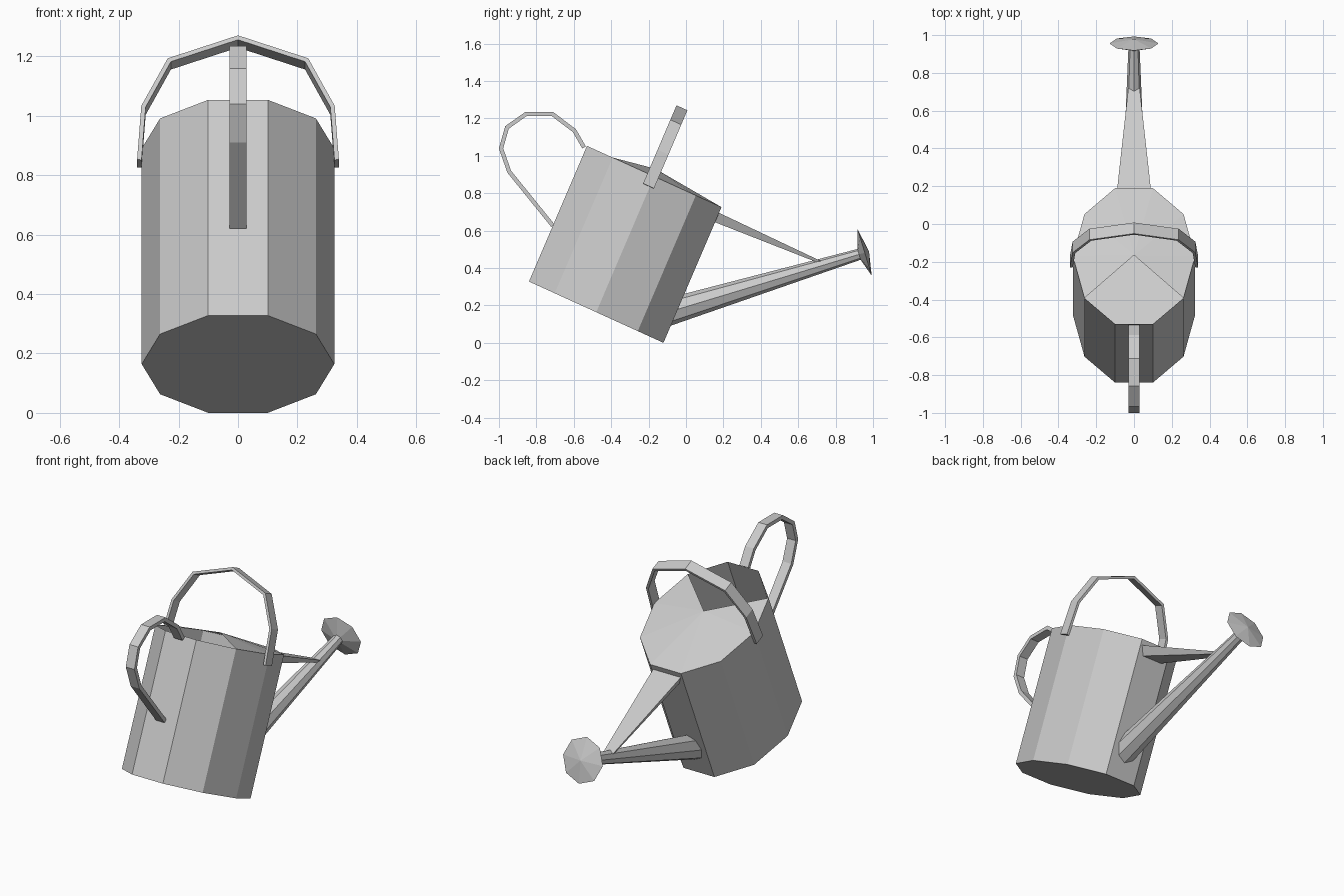
import bpy, bmesh
from math import sin, cos, pi
from mathutils import Vector, Matrix

if "Cube" in bpy.data.objects:
    bpy.data.objects.remove(bpy.data.objects["Cube"])

# Tilted frame of the can: side axis, forward axis, up axis
UP = Vector((0, 0.31, 0.725)).normalized()
FWD = Vector((0, 0.36, -0.164)).normalized()
ORIGIN = Vector((0, -0.48, 0.164))
TILT = Matrix((Vector((1, 0, 0)), FWD, UP)).transposed()
HEIGHT = 0.789


def can(x, y, z):
    return ORIGIN + TILT @ Vector((x, y, z))


def make(name, verts, faces):
    bm = bmesh.new()
    vs = [bm.verts.new(v) for v in verts]
    for f in faces:
        bm.faces.new([vs[i] for i in f])
    bmesh.ops.recalc_face_normals(bm, faces=bm.faces)
    me = bpy.data.meshes.new(name)
    bm.to_mesh(me)
    bm.free()
    ob = bpy.data.objects.new(name, me)
    bpy.context.collection.objects.link(ob)
    return ob


def bands(n, rings, closed=True):
    """Quads joining consecutive rings of n vertices."""
    return [(r * n + i, r * n + (i + 1) % n, (r + 1) * n + (i + 1) % n, (r + 1) * n + i)
            for r in range(rings - 1) for i in range(n)]


def strap(name, path, thick, width, place):
    """Flat strap along a 2D path with mitred corners."""
    pts = [Vector(p) for p in path]
    verts = []
    for i, p in enumerate(pts):
        a = (p - pts[i - 1]).normalized() if i else None
        b = (pts[i + 1] - p).normalized() if i < len(pts) - 1 else None
        a, b = a or b, b or a
        t = (a + b).normalized()
        off = Vector((-t.y, t.x)) * (thick / 2 / t.dot(a))
        for q, w in ((p + off, -1), (p + off, 1), (p - off, 1), (p - off, -1)):
            verts.append(place(q.x, q.y, w * width / 2))
    m = len(verts)
    make(name, verts, bands(4, len(pts)) + [(0, 1, 2, 3), (m - 4, m - 3, m - 2, m - 1)])


# Body: ten-sided oval shell with floor and partial raised cover, open at the rear
N = 10
verts = []
for z in (0, HEIGHT):
    for i in range(N):
        a = -pi / 2 + pi / N + i * 2 * pi / N
        verts.append(can(0.324 * cos(a), 0.4155 * sin(a), z))
verts.append(can(0, -0.012, HEIGHT + 0.04))
faces = bands(N, 2) + [tuple(range(N))]
faces += [(N + i, N + i + 1, 2 * N) for i in range(1, 8)]
make("body", verts, faces)

# Spout: tapered octagon trimmed to the front wall of the body
start, end = Vector((0, -0.07, 0.172)), Vector((0, 0.925, 0.473))
axis = (end - start).normalized()
side = Vector((1, 0, 0))
up = side.cross(axis)


def ring(centre, r, n=8):
    return [centre + r * (side * cos(i * 2 * pi / n) + up * sin(i * 2 * pi / n)) for i in range(n)]


wall_point = can(0, 0.395, 0)
wall_normal = UP.cross(side)
if wall_normal.y < 0:
    wall_normal = -wall_normal
base, tip = ring(start, 0.072), ring(end, 0.03)
trimmed = []
for s, e in zip(base, tip):
    d = e - s
    trimmed.append(s + d * ((wall_point - s).dot(wall_normal) / d.dot(wall_normal)))
make("spout", trimmed + tip, bands(8, 2) + [tuple(range(8)), tuple(range(8, 16))])

# Sprinkler rose: flared back and shallow pointed front
verts = tip + ring(end + axis * 0.032, 0.129) + [end + axis * 0.056]
make("rose", verts, bands(8, 2) + [tuple(range(8))] +
     [(8 + i, 8 + (i + 1) % 8, 16) for i in range(8)])

# Brace: tapered wedge from the body rim to the spout
verts = []
for y, z, w in ((0.177, 0.695, 0.09), (0.155, 0.645, 0.065),
                (0.71, 0.427, 0.025), (0.72, 0.438, 0.03)):
    verts += [(-w, y, z), (w, y, z)]
make("brace", verts, bands(2, 0) + [(0, 1, 3, 2), (2, 3, 5, 4), (4, 5, 7, 6), (6, 7, 1, 0),
                                    (0, 2, 4, 6), (1, 3, 5, 7)])

# Carry handle: arch over the body
half = [(0.332, 0.73), (0.318, 0.925), (0.231, 1.095)]
arch = half + [(0, 1.177)] + [(-x, z) for x, z in reversed(half)]
strap("carry_handle", arch, 0.015, 0.064, lambda u, v, w: can(u, w - 0.008, v))

# Rear handle: loop from the rim down to the back wall
loop = [(-0.545, 1.045), (-0.597, 1.135), (-0.715, 1.224), (-0.855, 1.224),
        (-0.957, 1.152), (-0.989, 1.04), (-0.945, 0.915), (-0.712, 0.627)]
strap("rear_handle", loop, 0.022, 0.056, lambda u, v, w: Vector((w, u, v)))
